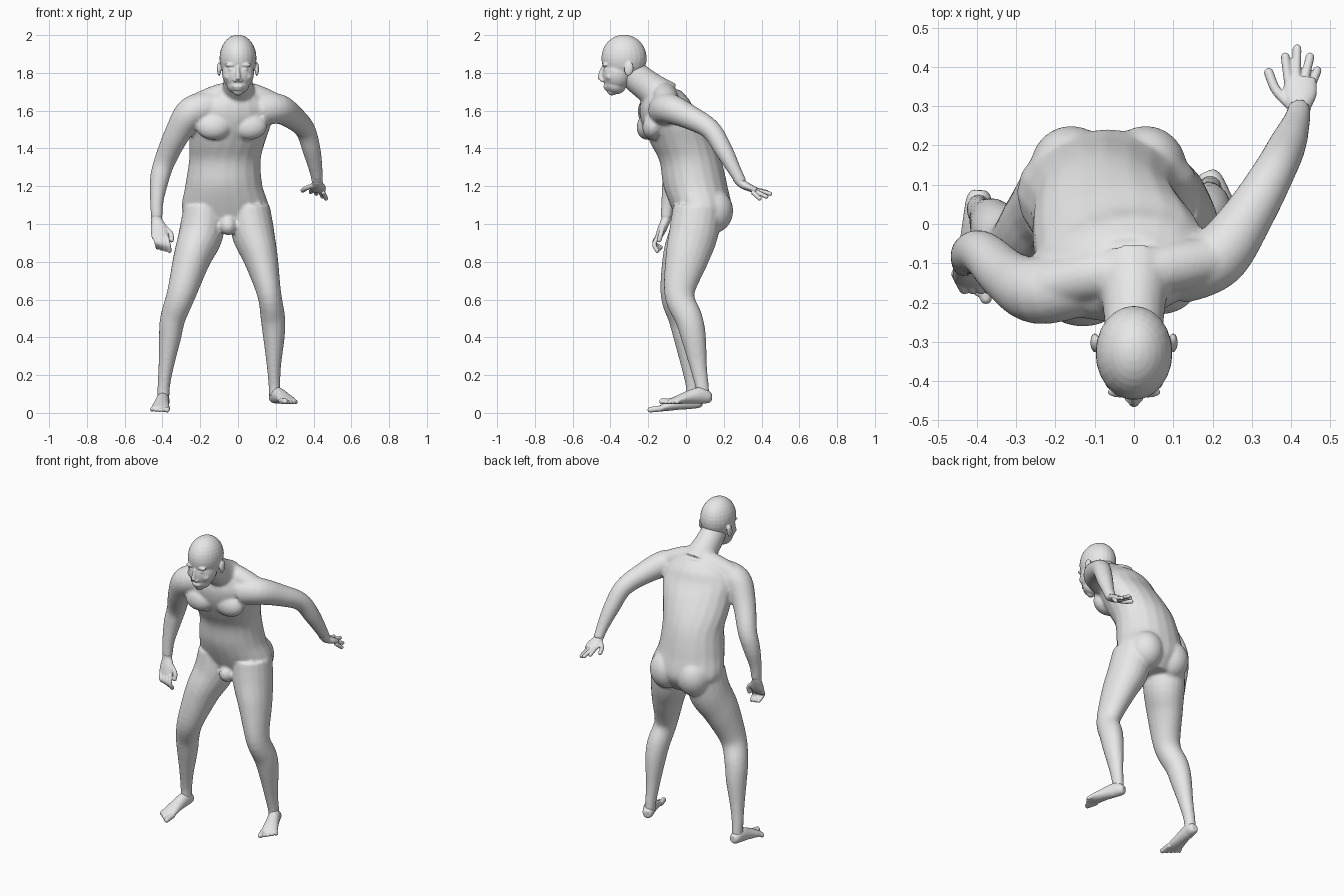
import bpy
import bmesh
import math
from mathutils import Matrix, Vector

default_cube = bpy.data.objects.get("Cube")
if default_cube:
    bpy.data.objects.remove(default_cube, do_unlink=True)

GREY = (0.8, 0.8, 0.8, 1.0)
skin = bpy.data.materials.new("plain grey skin")
skin.use_nodes = True
skin.diffuse_color = GREY
skin.node_tree.nodes["Principled BSDF"].inputs["Base Color"].default_value = GREY

SIDES = 20


def smooth_stations(stations, steps=5):
    """Catmull-Rom interpolation of (x, y, z, width radius, depth radius, yaw)."""
    full = []
    for station in stations:
        row = list(station)
        if len(row) == 4:
            row.append(row[3])
        if len(row) == 5:
            row.append(0.0)
        full.append(row)
    result = []
    last = len(full) - 1
    for i in range(last):
        a, b = full[max(i - 1, 0)], full[i]
        c, d = full[i + 1], full[min(i + 2, last)]
        for k in range(steps):
            t = k / steps
            result.append([
                q + 0.5 * t * (r - p + t * (2 * p - 5 * q + 4 * r - s + t * (3 * (q - r) + s - p)))
                for p, q, r, s in zip(a, b, c, d)])
    result.append(full[last])
    return result


def tube(bm, stations, level=False):
    """Loft elliptical rings along a path; level rings stay horizontal."""
    rows = smooth_stations(stations)
    centres = [Vector(row[:3]) for row in rows]
    upright = abs((centres[-1] - centres[0]).normalized().z) > 0.5
    rings = []
    for i, row in enumerate(rows):
        if level:
            side = Vector((math.cos(row[5]), math.sin(row[5]), 0))
            depth = Vector((-side.y, side.x, 0))
        else:
            ahead = centres[min(i + 1, len(rows) - 1)]
            tangent = (ahead - centres[max(i - 1, 0)]).normalized()
            if upright:
                side = Vector((1, 0, 0))
                side = (side - tangent * side.dot(tangent)).normalized()
            else:
                side = tangent.cross(Vector((0, 0, 1))).normalized()
            depth = tangent.cross(side)
        ring = []
        for k in range(SIDES):
            angle = math.tau * k / SIDES
            offset = side * (row[3] * math.cos(angle)) + depth * (row[4] * math.sin(angle))
            ring.append(bm.verts.new(centres[i] + offset))
        rings.append(ring)
    for low, high in zip(rings, rings[1:]):
        for k in range(SIDES):
            n = (k + 1) % SIDES
            bm.faces.new((low[k], low[n], high[n], high[k]))
    bm.faces.new(rings[0][::-1])
    bm.faces.new(rings[-1])


def blob(bm, centre, radii, pitch=0.0):
    """Ellipsoid mass, tilted about the x axis."""
    matrix = Matrix.Translation(centre) @ Matrix.Rotation(pitch, 4, "X")
    matrix = matrix @ Matrix.Diagonal((*radii, 1))
    bmesh.ops.create_uvsphere(bm, u_segments=24, v_segments=16, radius=1, matrix=matrix)


def digit(bm, points, radius):
    """Finger or toe with a rounded tip."""
    tube(bm, [(*p, radius) for p in points])
    blob(bm, points[-1], (radius, radius, radius))


def finish(bm, name, voxel, passes):
    """Fuse the overlapping masses of a part into one smooth skin."""
    bmesh.ops.recalc_face_normals(bm, faces=bm.faces)
    mesh = bpy.data.meshes.new(name)
    bm.to_mesh(mesh)
    bm.free()
    mesh.materials.append(skin)
    mesh.polygons.foreach_set("use_smooth", [True] * len(mesh.polygons))
    part = bpy.data.objects.new(name, mesh)
    bpy.context.scene.collection.objects.link(part)
    fuse = part.modifiers.new("fuse", "REMESH")
    fuse.mode = "VOXEL"
    fuse.voxel_size = voxel
    fuse.use_smooth_shade = True
    relax = part.modifiers.new("relax", "SMOOTH")
    relax.factor = 0.5
    relax.iterations = passes


# Torso, leaning forward with the chest slightly turned
body = bmesh.new()
tube(body, [
    (-.06, .08, .97, .15, .1, 0), (-.065, .085, 1.07, .23, .155, 0),
    (-.075, .05, 1.2, .205, .17, 0), (-.07, .025, 1.33, .19, .165, 0),
    (-.06, -.015, 1.42, .2, .17, .1), (-.04, -.065, 1.52, .215, .165, .18),
    (-.03, -.1, 1.6, .22, .145, .18), (-.025, -.11, 1.66, .18, .125, .15),
    (-.01, -.12, 1.71, .11, .09, 0)], level=True)
tube(body, [(-.22, -.155, 1.63, .06), (-.1, -.13, 1.675, .065), (0, -.12, 1.69, .065),
            (.09, -.11, 1.675, .065), (.2, -.09, 1.63, .06)])
for s in (-1, 1):
    blob(body, (-.035 + s * .095, -.185 + s * .015, 1.52), (.095, .06, .075), -.25)
    blob(body, (-.065 + s * .095, .14, 1.07), (.105, .11, .12))
blob(body, (-.052, -.035, .99), (.045, .05, .05))

# Neck
tube(body, [(0, -.11, 1.66, .11, .1), (0, -.19, 1.72, .083, .085),
            (0, -.26, 1.775, .075, .08), (0, -.31, 1.83, .07, .075)])

# Arms: left swings back and outward, right hangs with a bent elbow
tube(body, [(.11, -.12, 1.6, .085), (.21, -.085, 1.61, .08), (.29, .02, 1.565, .065),
            (.355, .13, 1.5, .054), (.39, .2, 1.39, .048), (.415, .265, 1.27, .034),
            (.42, .295, 1.215, .03)])
tube(body, [(-.14, -.15, 1.62, .085), (-.245, -.17, 1.59, .085), (-.32, -.135, 1.48, .069),
            (-.385, -.075, 1.34, .057), (-.415, -.075, 1.24, .051),
            (-.43, -.095, 1.12, .036), (-.43, -.105, 1.03, .03)])

# Legs
tube(body, [(.06, .06, 1.08, .11, .13), (.08, .04, .95, .113, .13),
            (.12, .005, .82, .092, .115), (.165, -.035, .63, .064, .08),
            (.185, .015, .5, .065, .073), (.19, .04, .4, .057, .066),
            (.19, .065, .25, .038, .046), (.193, .085, .14, .031, .036),
            (.195, .088, .09, .032, .037)])
tube(body, [(-.18, .06, 1.08, .11, .13), (-.195, .04, .95, .118, .13),
            (-.243, -.01, .82, .1, .115), (-.3, -.055, .63, .077, .08),
            (-.345, -.02, .5, .067, .073), (-.36, 0, .4, .059, .066),
            (-.38, .02, .25, .041, .046), (-.393, .035, .14, .033, .036),
            (-.395, .04, .06, .032, .037)])
finish(body, "body", .009, 5)

# Head with jaw, nose, brow, lips and ears
head = bmesh.new()
blob(head, (0, -.328, 1.878), (.098, .12, .124))
blob(head, (0, -.36, 1.8), (.085, .083, .095), -.25)
blob(head, (0, -.375, 1.738), (.06, .058, .05), -.3)
blob(head, (0, -.392, 1.702), (.027, .025, .022))
tube(head, [(0, -.43, 1.84, .01, .012), (0, -.448, 1.8, .011, .014),
            (0, -.45, 1.765, .017, .017)])
blob(head, (0, -.425, 1.728), (.028, .013, .012))
blob(head, (0, -.418, 1.714), (.025, .014, .009))
for s in (-1, 1):
    blob(head, (s * .036, -.428, 1.842), (.033, .014, .011))
    blob(head, (s * .035, -.423, 1.818), (.018, .014, .01))
    blob(head, (s * .05, -.4, 1.78), (.025, .025, .022))
    blob(head, (s * .014, -.443, 1.76), (.011, .012, .01))
    blob(head, (s * .1, -.302, 1.82), (.011, .024, .038), -.2)
finish(head, "head", .005, 4)

# Left hand, spread open behind
hand = bmesh.new()
tube(hand, [(.418, .27, 1.25, .03), (.42, .295, 1.215, .03, .024),
            (.422, .33, 1.195, .043, .021), (.424, .372, 1.178, .04, .015)])
for start, end in [((.393, .36, 1.185), (.385, .425, 1.17)),
                   ((.413, .37, 1.18), (.415, .446, 1.16)),
                   ((.433, .365, 1.175), (.448, .425, 1.145)),
                   ((.45, .35, 1.17), (.466, .39, 1.135))]:
    digit(hand, (start, end), .0115)
digit(hand, ((.4, .3, 1.205), (.362, .34, 1.19), (.343, .385, 1.178)), .0125)
finish(hand, "left_hand", .004, 3)

# Right hand, fingers curling loosely
hand = bmesh.new()
tube(hand, [(-.43, -.102, 1.06, .03), (-.43, -.108, 1.02, .03, .025),
            (-.418, -.128, .97, .045, .024), (-.413, -.148, .925, .043, .017)])
for k in range(4):
    x = -.38 - k * .021
    lift = .006 * k
    digit(hand, ((x, -.148, .935), (x + .012, -.168, .892 + lift * .5),
                 (x + .018, -.152 + lift, .858 + lift)), .0115)
digit(hand, ((-.395, -.12, .99), (-.356, -.132, .95), (-.352, -.142, .915)), .0125)
finish(hand, "right_hand", .004, 3)


def foot(name, heel, toe, heel_floor, toe_floor, inner):
    """Foot from heel to toe; inner gives the side of the big toe."""
    bm = bmesh.new()
    heel, toe = Vector((*heel, heel_floor)), Vector((*toe, toe_floor))
    along = toe - heel
    side = along.cross(Vector((0, 0, 1))).normalized() * inner

    def at(f, height, across=0.0):
        return heel + along * f + side * across + Vector((0, 0, height))

    tube(bm, [(*at(f, h), w, d) for f, h, w, d in [
        (.02, .034, .02, .022), (.09, .036, .032, .034), (.25, .045, .036, .044),
        (.48, .036, .04, .034), (.68, .024, .047, .023), (.82, .016, .046, .013)]])
    for k in range(5):
        radius = .0155 if k == 0 else .0115
        across = .036 - .0185 * k
        digit(bm, (at(.72, .018, across), at(.95 - .045 * k, radius, across * 1.12)), radius)
    finish(bm, name, .005, 3)


foot("left_foot", (.182, .138), (.292, -.125), .048, .045, 1)
foot("right_foot", (-.392, .092), (-.418, -.2), .025, 0, -1)
